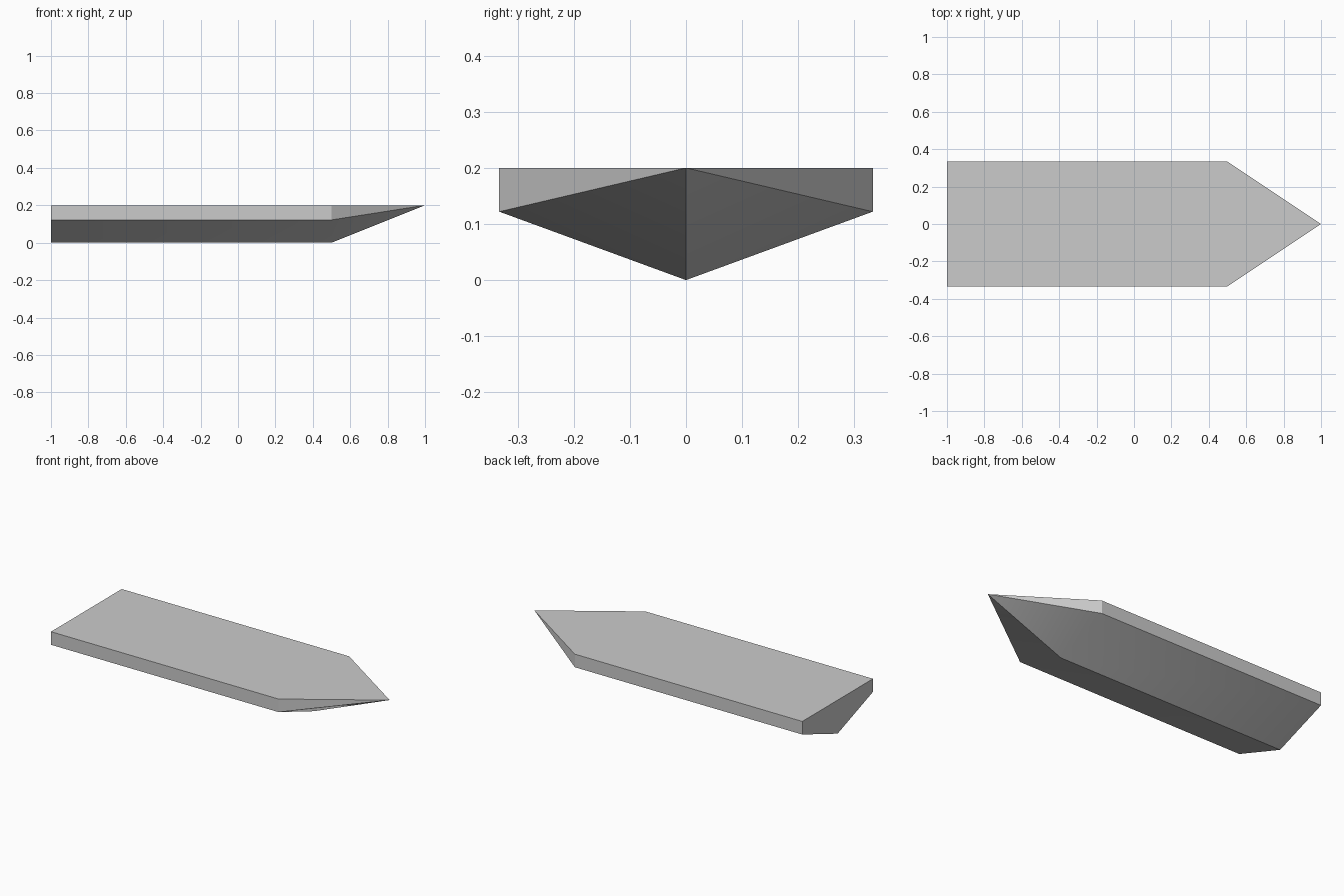
import bpy, bmesh, math

cube = bpy.data.objects.get("Cube")
if cube:
    bpy.data.objects.remove(cube, do_unlink=True)

LENGTH, HALF_BEAM, HEIGHT = 2.0, 0.333, 0.2
CHINE_Z = 0.122      # bottom of the upright sides
SHOULDER_X = 0.5     # where the bow starts to taper
STERN_X, BOW_X = -LENGTH / 2, LENGTH / 2

# Single grey material
grey = bpy.data.materials.new("light grey")
grey.use_nodes = True
colour = (0.6, 0.6, 0.6, 1)
grey.diffuse_color = colour
grey.node_tree.nodes["Principled BSDF"].inputs["Base Color"].default_value = colour

# V-bottomed cross-section, from the left deck edge round the keel to the right
section = [(HALF_BEAM, HEIGHT), (HALF_BEAM, CHINE_Z), (0, 0),
           (-HALF_BEAM, CHINE_Z), (-HALF_BEAM, HEIGHT)]

bm = bmesh.new()
stern = [bm.verts.new((STERN_X, y, z)) for y, z in section]
shoulder = [bm.verts.new((SHOULDER_X, y, z)) for y, z in section]
tip = bm.verts.new((BOW_X, 0, HEIGHT))

# Sides and bottom, drawn together at the bow tip
for i in range(len(section) - 1):
    bm.faces.new((stern[i], stern[i + 1], shoulder[i + 1], shoulder[i]))
    bm.faces.new((shoulder[i], shoulder[i + 1], tip))

# Transom and flat deck
bm.faces.new(stern)
bm.faces.new((stern[0], shoulder[0], tip, shoulder[-1], stern[-1]))
bmesh.ops.recalc_face_normals(bm, faces=bm.faces)

mesh = bpy.data.meshes.new("boat_hull")
bm.to_mesh(mesh)
bm.free()
mesh.materials.append(grey)

hull = bpy.data.objects.new("boat_hull", mesh)
bpy.context.collection.objects.link(hull)
bpy.ops.object.select_all(action="DESELECT")
hull.select_set(True)
bpy.context.view_layer.objects.active = hull
bpy.ops.object.shade_smooth_by_angle(angle=math.radians(30))
